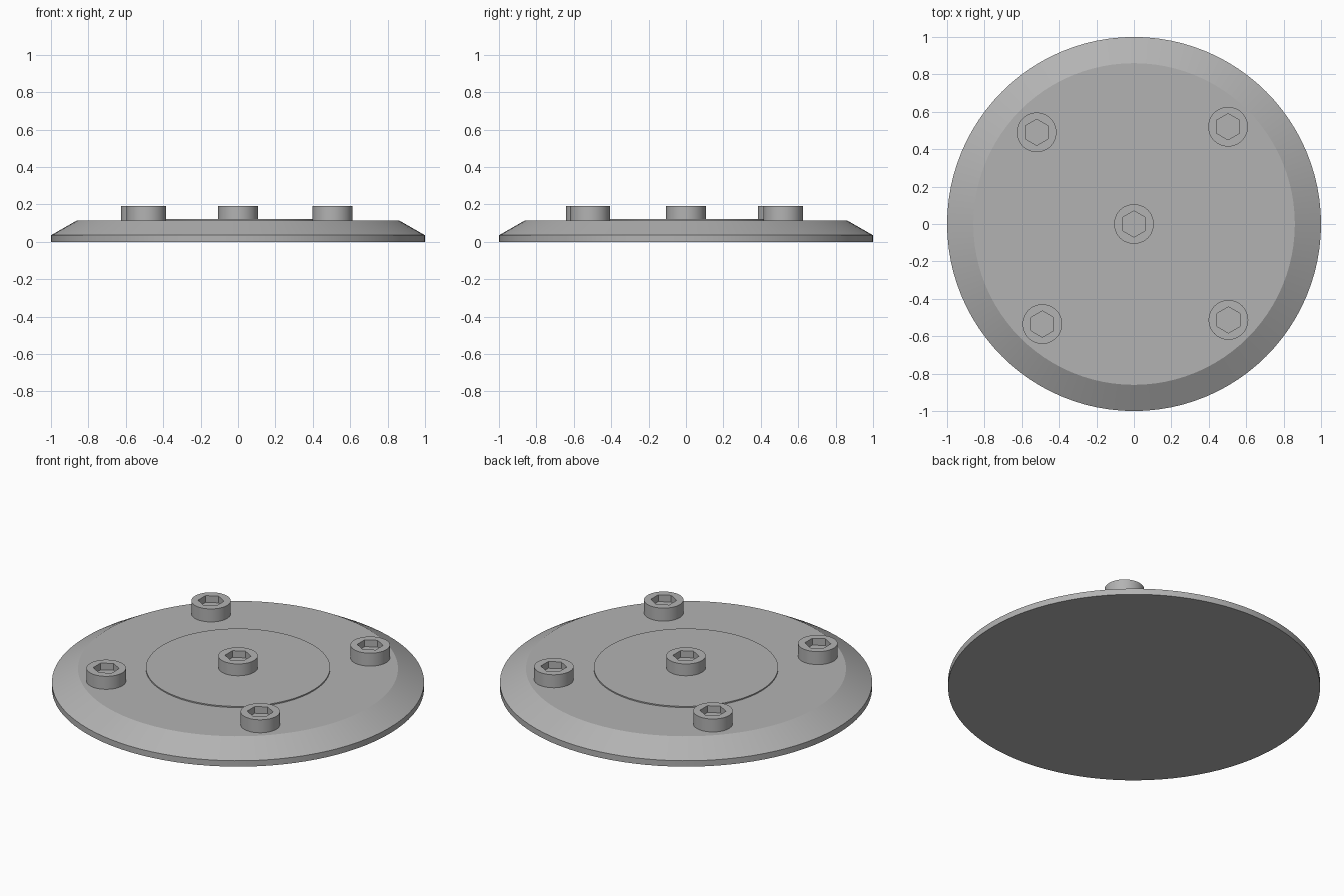
import bpy, bmesh
from math import cos, sin, pi, radians

cube = bpy.data.objects.get("Cube")
if cube:
    bpy.data.objects.remove(cube, do_unlink=True)

grey = bpy.data.materials.new("plain grey")
grey.use_nodes = True
colour = (0.45, 0.45, 0.45, 1)
grey.diffuse_color = colour
grey.node_tree.nodes["Principled BSDF"].inputs["Base Color"].default_value = colour


def round_profile(r):
    return lambda a: r


def hex_profile(r):
    # Hexagon with corners on the y axis; r is the corner radius
    side = pi / 3
    return lambda a: r * cos(side / 2) / cos((a - pi / 2) % side - side / 2)


def lathe(name, rings, segments, location=(0, 0, 0)):
    """Skin a stack of (radius function, height) rings and cap both ends."""
    bm = bmesh.new()
    angles = [2 * pi * i / segments for i in range(segments)]
    loops = [[bm.verts.new((f(a) * cos(a), f(a) * sin(a), z)) for a in angles]
             for f, z in rings]
    for low, high in zip(loops, loops[1:]):
        for i in range(segments):
            j = (i + 1) % segments
            bm.faces.new((low[i], low[j], high[j], high[i]))
    bm.faces.new(loops[0][::-1])
    bm.faces.new(loops[-1])
    mesh = bpy.data.meshes.new(name)
    bm.to_mesh(mesh)
    bm.free()
    mesh.materials.append(grey)
    obj = bpy.data.objects.new(name, mesh)
    obj.location = location
    bpy.context.collection.objects.link(obj)
    bpy.ops.object.select_all(action="DESELECT")
    obj.select_set(True)
    bpy.context.view_layer.objects.active = obj
    bpy.ops.object.shade_smooth_by_angle(angle=radians(20))
    return obj


# Bevelled base plate
lathe("base_plate", [(round_profile(1), 0), (round_profile(1), 0.035),
                     (round_profile(0.86), 0.115)], 96)

# Thin raised disc in the middle
lathe("centre_disc", [(round_profile(0.495), 0.1), (round_profile(0.495), 0.122)], 96)

# Socket-head bolts with hexagonal recesses
bolts = {
    "centre_bolt": (0, 0),
    "back_right_bolt": (-0.52, 0.49),
    "back_left_bolt": (0.503, 0.52),
    "front_right_bolt": (-0.49, -0.535),
    "front_left_bolt": (0.505, -0.513),
}
for name, (x, y) in bolts.items():
    lathe(name, [(round_profile(0.106), 0), (round_profile(0.106), 0.09),
                 (hex_profile(0.07), 0.09), (hex_profile(0.07), 0.05)],
          48, (x, y, 0.102))
